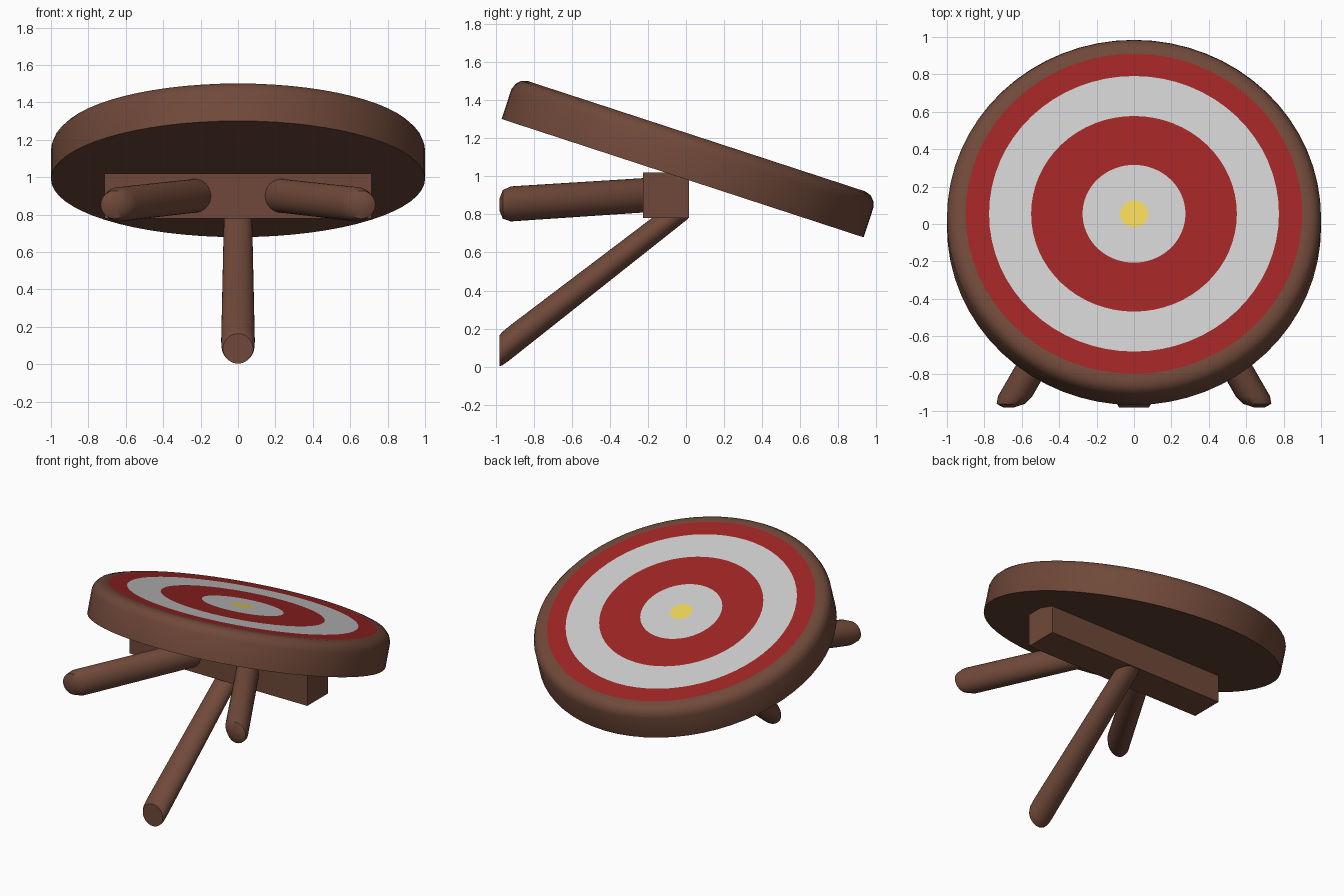
import bpy, bmesh, math
from mathutils import Matrix, Vector

if "Cube" in bpy.data.objects:
    bpy.data.objects.remove(bpy.data.objects["Cube"])


def material(name, rgb):
    m = bpy.data.materials.new(name)
    m.diffuse_color = (*rgb, 1)
    m.use_nodes = True
    m.node_tree.nodes["Principled BSDF"].inputs["Base Color"].default_value = m.diffuse_color
    return m


WOOD = material("wood", (0.16, 0.066, 0.041))
RED = material("red", (0.34, 0.018, 0.018))
PALE = material("pale", (0.55, 0.55, 0.55))
YELLOW = material("yellow", (0.85, 0.65, 0.1))


def skin(name, rings, mats, ring_mats=None, smooth=35):
    """Join a row of closed rings of points, cap both ends."""
    bm = bmesh.new()
    loops = [[bm.verts.new(p) for p in ring] for ring in rings]
    n = len(loops[0])
    for k, (a, b) in enumerate(zip(loops, loops[1:])):
        for i in range(n):
            j = (i + 1) % n
            f = bm.faces.new((a[i], a[j], b[j], b[i]))
            f.material_index = ring_mats[k] if ring_mats else 0
    bm.faces.new(loops[0][::-1])
    cap = bm.faces.new(loops[-1])
    cap.material_index = ring_mats[-1] if ring_mats else 0
    bmesh.ops.recalc_face_normals(bm, faces=bm.faces)
    mesh = bpy.data.meshes.new(name)
    bm.to_mesh(mesh)
    bm.free()
    for m in mats:
        mesh.materials.append(m)
    obj = bpy.data.objects.new(name, mesh)
    bpy.context.collection.objects.link(obj)
    bpy.context.view_layer.objects.active = obj
    for o in bpy.context.selected_objects:
        o.select_set(False)
    obj.select_set(True)
    bpy.ops.object.shade_smooth_by_angle(angle=math.radians(smooth))
    return obj


def circle(r, n):
    return [(r * math.cos(2 * math.pi * i / n), r * math.sin(2 * math.pi * i / n))
            for i in range(n)]


# Tilted round board: rim, rounded upper edge and painted rings in one profile
H = 0.232
profile = [(1.0, 0), (1.0, 0.165), (0.988, 0.198), (0.965, 0.222), (0.93, H),
           (0.90, H), (0.775, H), (0.55, H), (0.275, H), (0.075, H)]
paint = [0, 0, 0, 0, 0, 1, 2, 1, 2, 3]
board = skin("target_board", [[(x, y, z) for x, y in circle(r, 64)] for r, z in profile],
             [WOOD, RED, PALE, YELLOW], paint)
board.matrix_world = (Matrix.Translation((0, -0.0175, 0.99))
                      @ Matrix.Rotation(math.radians(-18.1), 4, 'X'))

# Crossbar under the board, its top trimmed along the board's slope
section = [(-0.225, 0.78), (0.015, 0.78), (0.015, 0.985), (-0.10, 1.02), (-0.225, 1.02)]
skin("crossbar", [[(x, y, z) for y, z in section] for x in (-0.715, 0.715)], [WOOD], smooth=5)


def leg(name, start, foot, stations):
    """Slanted peg with upright round sections; stations are (y, radius)."""
    start, foot = Vector(start), Vector(foot)
    rings = []
    for y, r in stations:
        c = start.lerp(foot, (y - start.y) / (foot.y - start.y))
        rings.append([(c.x + u, y, c.z + v) for u, v in circle(r, 32)])
    return skin(name, rings, [WOOD])


# Two splayed legs with chamfered tips, and the long middle leg
for side, label in ((-1, "left"), (1, "right")):
    leg(label + "_leg", (side * 0.235, -0.225, 0.90), (side * 0.635, -0.92, 0.855),
        [(-0.15, 0.09), (-0.92, 0.092), (-0.962, 0.075), (-0.98, 0.03)])
leg("middle_leg", (0, 0.01, 0.85), (0, -0.98, 0.083),
    [(0.01, 0.074), (-0.93, 0.09), (-0.965, 0.088), (-0.98, 0.08)])
